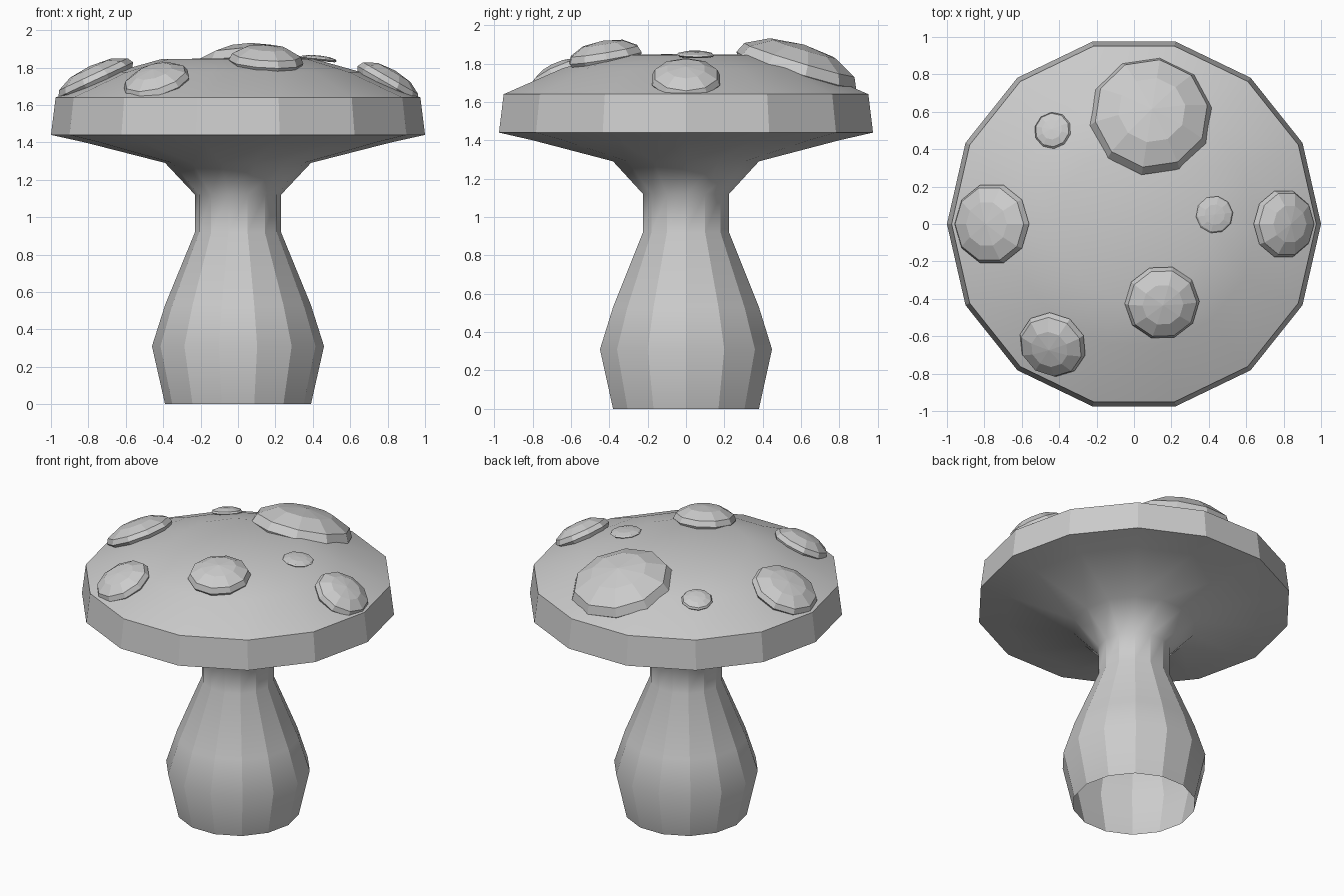
import bpy, bmesh
from math import cos, sin, tau, radians, atan2
from mathutils import Matrix, Vector

cube = bpy.data.objects.get("Cube")
if cube:
    bpy.data.objects.remove(cube, do_unlink=True)

GREY = (0.6, 0.6, 0.6, 1)
mat = bpy.data.materials.new("plain grey")
mat.use_nodes = True
mat.diffuse_color = GREY
mat.node_tree.nodes["Principled BSDF"].inputs["Base Color"].default_value = GREY


def lathe(name, profile, sides, smooth):
    """Spin an (r, z) profile about z; a zero radius closes it with a fan."""
    bm = bmesh.new()
    rings = []
    for r, z in profile:
        n = sides if r else 1
        rings.append([bm.verts.new((r * cos(tau * i / sides), r * sin(tau * i / sides), z))
                      for i in range(n)])
    for a, b in zip(rings, rings[1:]):
        for i in range(sides):
            j = (i + 1) % sides
            face = [a[i], a[j]] + ([b[0]] if len(b) == 1 else [b[j], b[i]])
            bm.faces.new(face).smooth = smooth
    me = bpy.data.meshes.new(name)
    bm.to_mesh(me)
    bm.free()
    me.materials.append(mat)
    ob = bpy.data.objects.new(name, me)
    bpy.context.collection.objects.link(ob)
    return ob


# Stem and cap: one surface, open underneath
NECK, BRIM, RIM = 1.12, 1.44, 1.64
body = lathe("stem_and_cap", [
    (0.39, 0), (0.46, 0.31), (0.39, 0.53), (0.23, 0.92), (0.23, NECK),
    (0.39, 1.29), (0.82, 1.40), (1.0, BRIM), (0.975, RIM),
    (0.66, 1.775), (0.41, 1.845), (0, 1.85)], 14, True)

# Crisp facets on the stem and rim, soft shading elsewhere
bm = bmesh.new()
bm.from_mesh(body.data)
for e in bm.edges:
    lo, hi = sorted(v.co.z for v in e.verts)
    upright = hi - lo > 0.01
    on_stem = upright and hi < NECK + 0.01
    on_rim = lo > BRIM - 0.01 and hi < RIM + 0.01
    if on_stem or on_rim:
        e.smooth = False
bm.to_mesh(body.data)
bm.free()

# Faceted spots: centre, radius, height, tilt away from the axis
spots = {
    "large_back_spot": ((0.09, 0.575, 1.765), 0.33, 0.14, 17),
    "small_back_spot": ((-0.435, 0.50, 1.775), 0.10, 0.03, 16),
    "right_side_spot": ((-0.76, 0, 1.735), 0.22, 0.08, 25),
    "left_side_spot": ((0.80, 0, 1.715), 0.185, 0.08, 30),
    "small_top_spot": ((0.43, 0.05, 1.845), 0.10, 0.02, 6),
    "front_spot": ((0.15, -0.42, 1.83), 0.20, 0.09, 10),
    "front_corner_spot": ((-0.435, -0.645, 1.72), 0.185, 0.08, 27),
}
dome = [(0.9, -0.4), (1, 0), (0.92, 0.4), (0.55, 0.85), (0, 1)]
for name, (centre, r, h, tilt) in spots.items():
    ob = lathe(name, [(a * r, b * h) for a, b in dome], 10, False)
    heading = atan2(centre[1], centre[0])
    ob.matrix_world = (Matrix.Translation(Vector(centre))
                       @ Matrix.Rotation(heading, 4, 'Z')
                       @ Matrix.Rotation(radians(tilt), 4, 'Y'))
